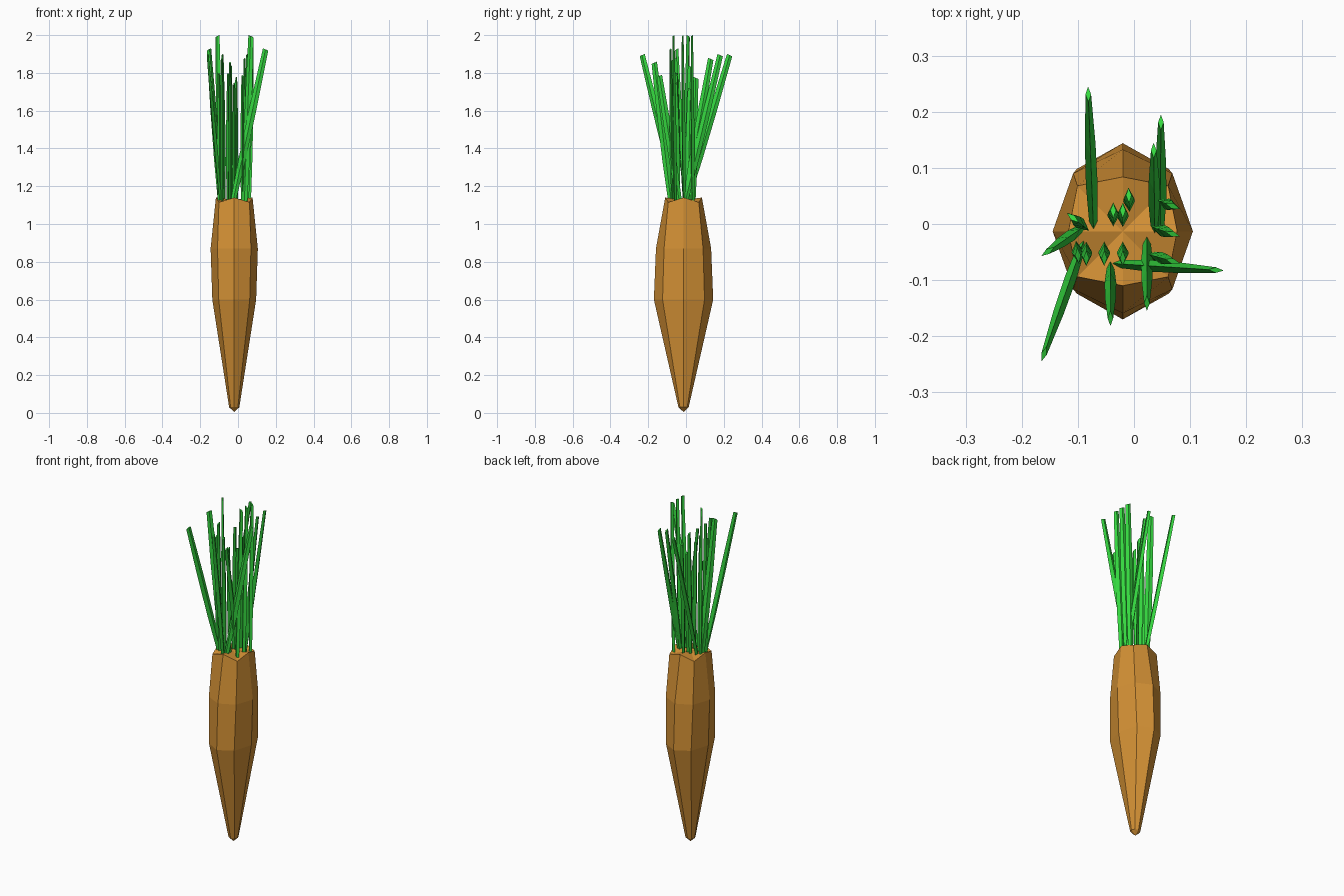
import bpy, math
from mathutils import Vector

if "Cube" in bpy.data.objects:
    bpy.data.objects.remove(bpy.data.objects["Cube"])


def material(name, color):
    m = bpy.data.materials.new(name)
    m.diffuse_color = (*color, 1)
    m.use_nodes = True
    m.node_tree.nodes["Principled BSDF"].inputs["Base Color"].default_value = m.diffuse_color
    return m


def loft(name, rings, mat, tip=None):
    """Skin equal-sized rings from bottom to top, cap the top, close the bottom."""
    n = len(rings[0])
    verts = [p for ring in rings for p in ring]
    faces = [(r * n + i, r * n + (i + 1) % n, (r + 1) * n + (i + 1) % n, (r + 1) * n + i)
             for r in range(len(rings) - 1) for i in range(n)]
    top = (len(rings) - 1) * n
    verts.append(sum((Vector(p) for p in rings[-1]), Vector()) / n)
    faces += [(top + i, top + (i + 1) % n, len(verts) - 1) for i in range(n)]
    if tip:
        verts.append(tip)
        faces += [((i + 1) % n, i, len(verts) - 1) for i in range(n)]
    else:
        faces.append(tuple(reversed(range(n))))
    mesh = bpy.data.meshes.new(name)
    mesh.from_pydata(verts, [], faces)
    mesh.materials.append(mat)
    obj = bpy.data.objects.new(name, mesh)
    bpy.context.collection.objects.link(obj)
    return obj


orange = material("root_orange", (0.65, 0.28, 0.035))
green = material("leaf_green", (0.035, 0.68, 0.05))

# Root: eight-sided rings (z, x radius, y radius, corner stretch, corner drop)
CX, CY = -0.02, -0.013
profile = [(0.03, 0.027, 0.027, 1, 0), (0.60, 0.116, 0.157, 1, 0),
           (0.87, 0.125, 0.146, 1, 0), (1.14, 0.097, 0.097, 1.18, 0.025)]
rings = []
for z, rx, ry, stretch, drop in profile:
    ring = []
    for i in range(8):
        a = i * math.pi / 4
        k, d = (stretch, drop) if i % 2 else (1, 0)
        ring.append((CX + rx * k * math.cos(a), CY + ry * k * math.sin(a), z - d))
    rings.append(ring)
loft("root", rings, orange, tip=(CX, CY, 0.005))


# Leaves: diamond-section blades, broad along the direction they lean
def leaf(index, x0, y0, x1, y1, height):
    a, b = Vector((x0, y0, 0)), Vector((x1, y1, 0))
    along = (b - a).normalized()
    across = Vector((-along.y, along.x, 0))
    base, end = a + along * 0.014, b - along * 0.014
    rings = []
    for t, width, thick in ((0, 0.028, 0.014), (0.3, 0.038, 0.021),
                            (0.62, 0.038, 0.019), (1, 0.028, 0.010)):
        c = base.lerp(end, t)
        c.z = 1.11 + (height - 1.11) * t
        slope = Vector((0, 0, -0.012 * t))
        w, h = along * width / 2, across * thick / 2
        rings.append([c + w + slope, c + h + slope / 2, c - w, c - h + slope / 2])
    loft(f"leaf_{index}", rings, green)


# Base x, y, tip x, y, tip height
blades = [
    (-0.072, -0.015, -0.082, 0.245, 1.90), (0.047, -0.02, 0.048, 0.195, 1.90),
    (0.037, -0.02, 0.035, 0.145, 1.88), (0.042, 0.042, 0.082, 0.027, 2.0),
    (0.030, -0.005, 0.082, -0.022, 2.0), (0.022, -0.053, 0.082, -0.07, 2.0),
    (0.023, -0.02, 0.023, -0.155, 1.79), (-0.042, -0.07, 0.16, -0.083, 1.93),
    (-0.042, -0.065, -0.042, -0.182, 1.86), (-0.02, -0.032, -0.02, -0.075, 1.75),
    (-0.053, -0.032, -0.053, -0.075, 1.80), (-0.085, -0.032, -0.085, -0.075, 1.88),
    (-0.103, -0.032, -0.098, -0.07, 1.80), (-0.037, -0.003, -0.037, 0.038, 1.84),
    (-0.02, -0.005, -0.02, 0.038, 1.72), (-0.008, 0.022, -0.01, 0.065, 1.78),
    (-0.083, 0.0, -0.165, -0.057, 1.93), (-0.08, -0.012, -0.120, 0.02, 2.0),
    (-0.088, -0.025, -0.165, -0.245, 1.90),
]
for i, b in enumerate(blades, 1):
    leaf(i, *b)
